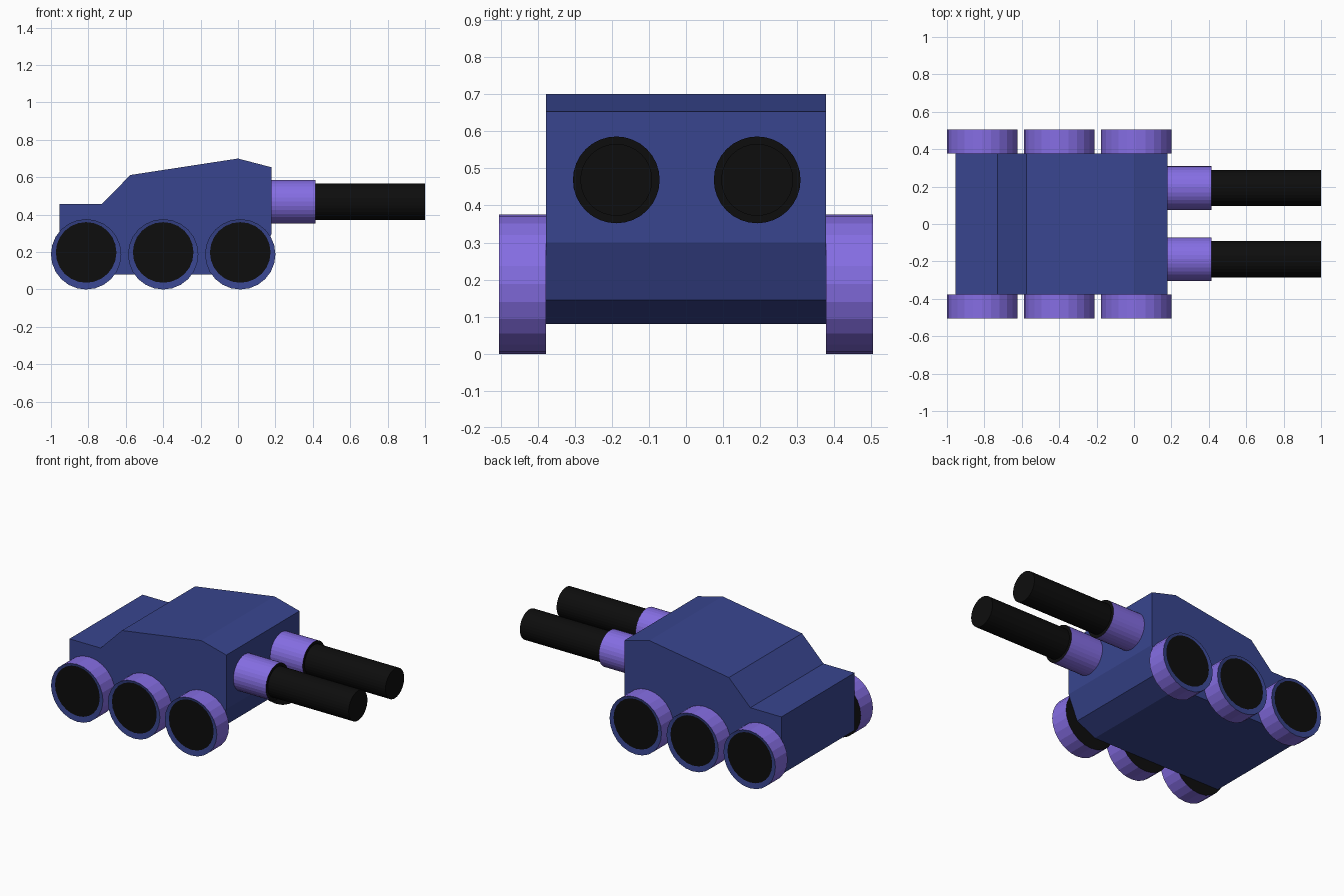
import bpy, bmesh, math
from mathutils import Matrix, Vector

if "Cube" in bpy.data.objects:
    bpy.data.objects.remove(bpy.data.objects["Cube"])


def material(name, rgb):
    m = bpy.data.materials.new(name)
    m.diffuse_color = (*rgb, 1)
    m.use_nodes = True
    m.node_tree.nodes["Principled BSDF"].inputs["Base Color"].default_value = m.diffuse_color
    return m


BLUE = material("navy blue", (0.040, 0.060, 0.275))
PURPLE = material("violet", (0.235, 0.155, 0.77))
BLACK = material("black", (0.004, 0.004, 0.004))


def finish(bm, name, mats):
    bmesh.ops.recalc_face_normals(bm, faces=bm.faces)
    mesh = bpy.data.meshes.new(name)
    bm.to_mesh(mesh)
    bm.free()
    for m in mats:
        mesh.materials.append(m)
    ob = bpy.data.objects.new(name, mesh)
    bpy.context.collection.objects.link(ob)
    return ob


def cylinder(radius, depth, sides, centre, axis):
    bm = bmesh.new()
    rot = Vector((0, 0, 1)).rotation_difference(Vector(axis)).to_matrix().to_4x4()
    bmesh.ops.create_cone(bm, cap_ends=True, segments=sides, radius1=radius,
                          radius2=radius, depth=depth,
                          matrix=Matrix.Translation(centre) @ rot)
    bm.normal_update()
    return bm


# Hull: side profile extruded across the width
profile = [(-0.955, 0.08), (-0.955, 0.456), (-0.73, 0.456), (-0.575, 0.612),
           (0, 0.70), (0.18, 0.653), (0.18, 0.30), (0.115, 0.145), (-0.02, 0.08)]
bm = bmesh.new()
side = bm.faces.new([bm.verts.new((x, -0.378, z)) for x, z in profile])
ext = bmesh.ops.extrude_face_region(bm, geom=[side])
bmesh.ops.translate(bm, vec=(0, 0.756, 0),
                    verts=[v for v in ext["geom"] if isinstance(v, bmesh.types.BMVert)])
finish(bm, "hull", [BLUE])

# Wheels: violet tread, blue rim, black hub and black inner side
for s, label in ((-1, "front"), (1, "back")):
    for i, x in enumerate((-0.812, -0.400, 0.012)):
        bm = cylinder(0.188, 0.126, 24, (x, s * 0.441, 0.188), (0, 1, 0))
        for f in bm.faces:
            if f.normal.y * s < -0.9:
                f.material_index = 2
        outer = [f for f in bm.faces if f.normal.y * s > 0.9]
        bmesh.ops.inset_region(bm, faces=outer, thickness=0.026)
        for f in bm.faces:
            if f.normal.y * s > 0.9:
                f.material_index = 1
        for f in outer:
            f.material_index = 2
            # hub sits slightly high in the rim
            bmesh.ops.translate(bm, vec=(0, -s * 0.004, 0.010), verts=f.verts[:])
        finish(bm, f"wheel_{label}_{i + 1}", [PURPLE, BLUE, BLACK])

# Twin guns: violet collar with black ends, black barrel
for y, label in ((-0.188, "front"), (0.192, "back")):
    bm = cylinder(0.117, 0.245, 32, (0.2925, y, 0.469), (1, 0, 0))
    for f in bm.faces:
        if abs(f.normal.x) > 0.9:
            f.material_index = 1
    finish(bm, f"gun_collar_{label}", [PURPLE, BLACK])
    bm = cylinder(0.097, 0.60, 32, (0.70, y, 0.469), (1, 0, 0))
    finish(bm, f"gun_barrel_{label}", [BLACK])
